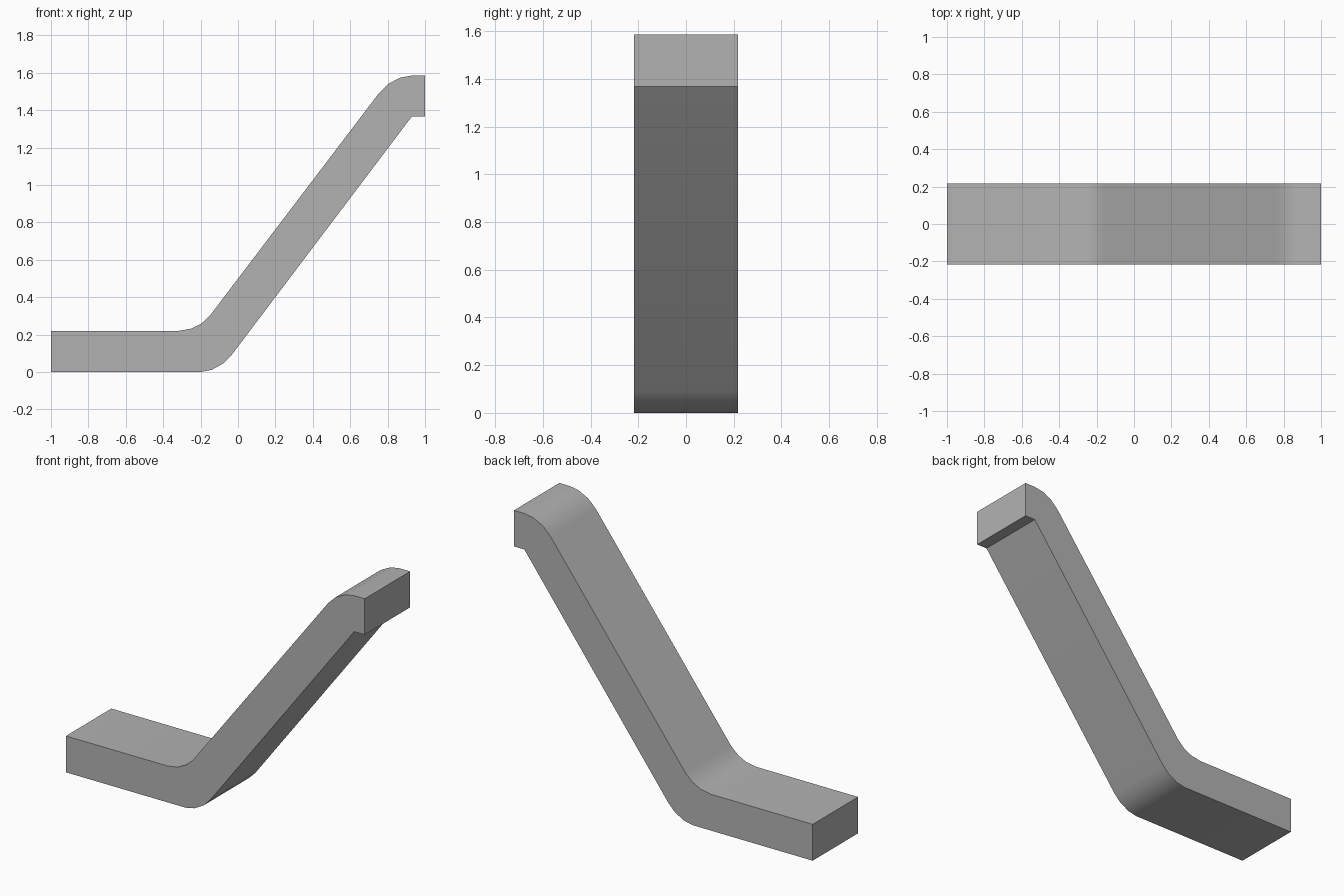
import bpy
import bmesh
import math

cube = bpy.data.objects.get("Cube")
if cube:
    bpy.data.objects.remove(cube, do_unlink=True)

HALF_DEPTH = 0.217

grey = bpy.data.materials.new("plain grey")
grey.use_nodes = True
colour = (0.45, 0.45, 0.45, 1)
grey.diffuse_color = colour
grey.node_tree.nodes["Principled BSDF"].inputs["Base Color"].default_value = colour

# Side profile of the cranked bar: underside, tip, then back along the top
underside = [(-1, 0), (-0.2, 0), (-0.14, 0.012), (-0.08, 0.045), (-0.035, 0.09), (0.93, 1.367)]
tip = [(1, 1.367), (1, 1.585)]
topside = [(0.93, 1.585), (0.87, 1.575), (0.805, 1.542), (0.755, 1.493),
           (-0.15, 0.302), (-0.195, 0.26), (-0.25, 0.232), (-0.32, 0.22), (-1, 0.22)]

# Extrude the profile across the width
bm = bmesh.new()
face = bm.faces.new([bm.verts.new((x, -HALF_DEPTH, z)) for x, z in underside + tip + topside])
extruded = bmesh.ops.extrude_face_region(bm, geom=[face])["geom"]
moved = [v for v in extruded if isinstance(v, bmesh.types.BMVert)]
bmesh.ops.translate(bm, verts=moved, vec=(0, 2 * HALF_DEPTH, 0))
bmesh.ops.recalc_face_normals(bm, faces=bm.faces)
mesh = bpy.data.meshes.new("cranked_bar")
bm.to_mesh(mesh)
bm.free()
mesh.materials.append(grey)

bar = bpy.data.objects.new("cranked_bar", mesh)
bpy.context.collection.objects.link(bar)

# Smooth the bends, keep the outer edges sharp
bpy.ops.object.select_all(action="DESELECT")
bar.select_set(True)
bpy.context.view_layer.objects.active = bar
bpy.ops.object.shade_smooth_by_angle(angle=math.radians(30))
